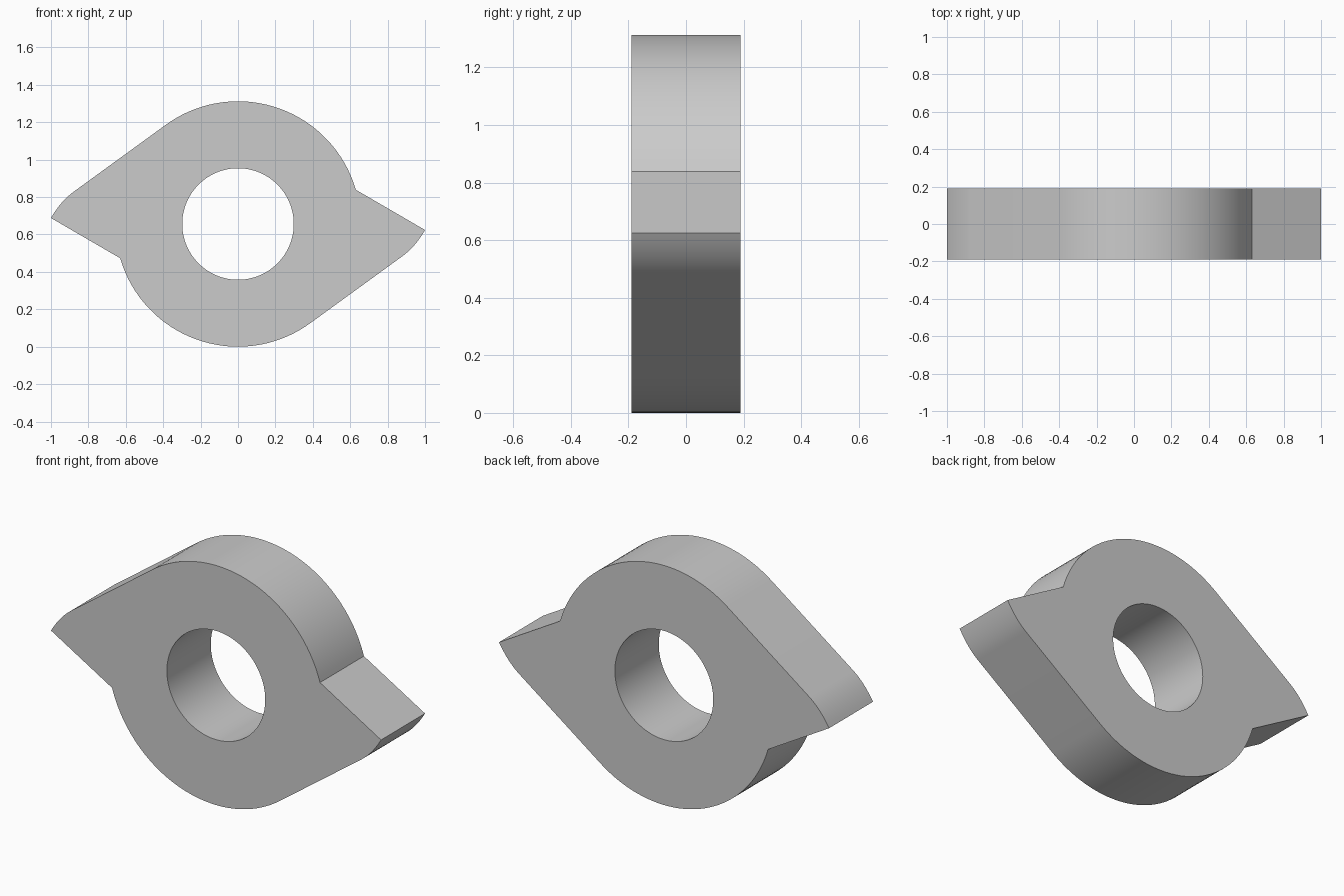
import bpy, bmesh, math
from mathutils import Vector

cube = bpy.data.objects.get("Cube")
if cube:
    bpy.data.objects.remove(cube, do_unlink=True)

RADIUS, HOLE, HALF_DEPTH = 0.656, 0.298, 0.19
ARC_START, ARC_END = math.radians(16.2), math.radians(126)


def polar(r, a):
    return Vector((r * math.cos(a), r * math.sin(a)))


# Half outline: round shoulder, tangent flank, then a curved nose to the tip
half = [polar(RADIUS, ARC_START + (ARC_END - ARC_START) * i / 40) for i in range(41)]
flank = polar(1, ARC_END + math.pi / 2)
nose = half[-1] + flank * 0.61
bend = nose + flank * 0.085
tip = Vector((-1, 0.032))
for i in range(11):
    t = i / 10
    half.append(nose * (1 - t) ** 2 + bend * 2 * t * (1 - t) + tip * t * t)

# The other half is the same outline turned half a revolution
outline = half + [-p for p in half]
hole = [polar(HOLE, math.tau * i / 96) for i in range(96)]

# Flat face with a hole, extruded through the depth
bm = bmesh.new()
edges = []
for loop in (outline, hole):
    verts = [bm.verts.new((p.x, -HALF_DEPTH, p.y + RADIUS)) for p in loop]
    edges += [bm.edges.new((v, verts[i - 1])) for i, v in enumerate(verts)]
bmesh.ops.triangle_fill(bm, edges=edges, use_beauty=True)
extruded = bmesh.ops.extrude_face_region(bm, geom=bm.faces[:], use_keep_orig=True)
moved = [g for g in extruded["geom"] if isinstance(g, bmesh.types.BMVert)]
bmesh.ops.translate(bm, verts=moved, vec=(0, 2 * HALF_DEPTH, 0))
bmesh.ops.recalc_face_normals(bm, faces=bm.faces[:])
mesh = bpy.data.meshes.new("double_lobe_cam")
bm.to_mesh(mesh)
bm.free()

cam = bpy.data.objects.new("double_lobe_cam", mesh)
bpy.context.collection.objects.link(cam)

# Plain grey finish
grey = bpy.data.materials.new("grey")
grey.use_nodes = True
colour = (0.6, 0.6, 0.6, 1)
grey.diffuse_color = colour
grey.node_tree.nodes["Principled BSDF"].inputs["Base Color"].default_value = colour
mesh.materials.append(grey)

# Smooth the curved walls and keep the rims sharp
bpy.ops.object.select_all(action="DESELECT")
cam.select_set(True)
bpy.context.view_layer.objects.active = cam
bpy.ops.object.shade_smooth_by_angle(angle=math.radians(25))
